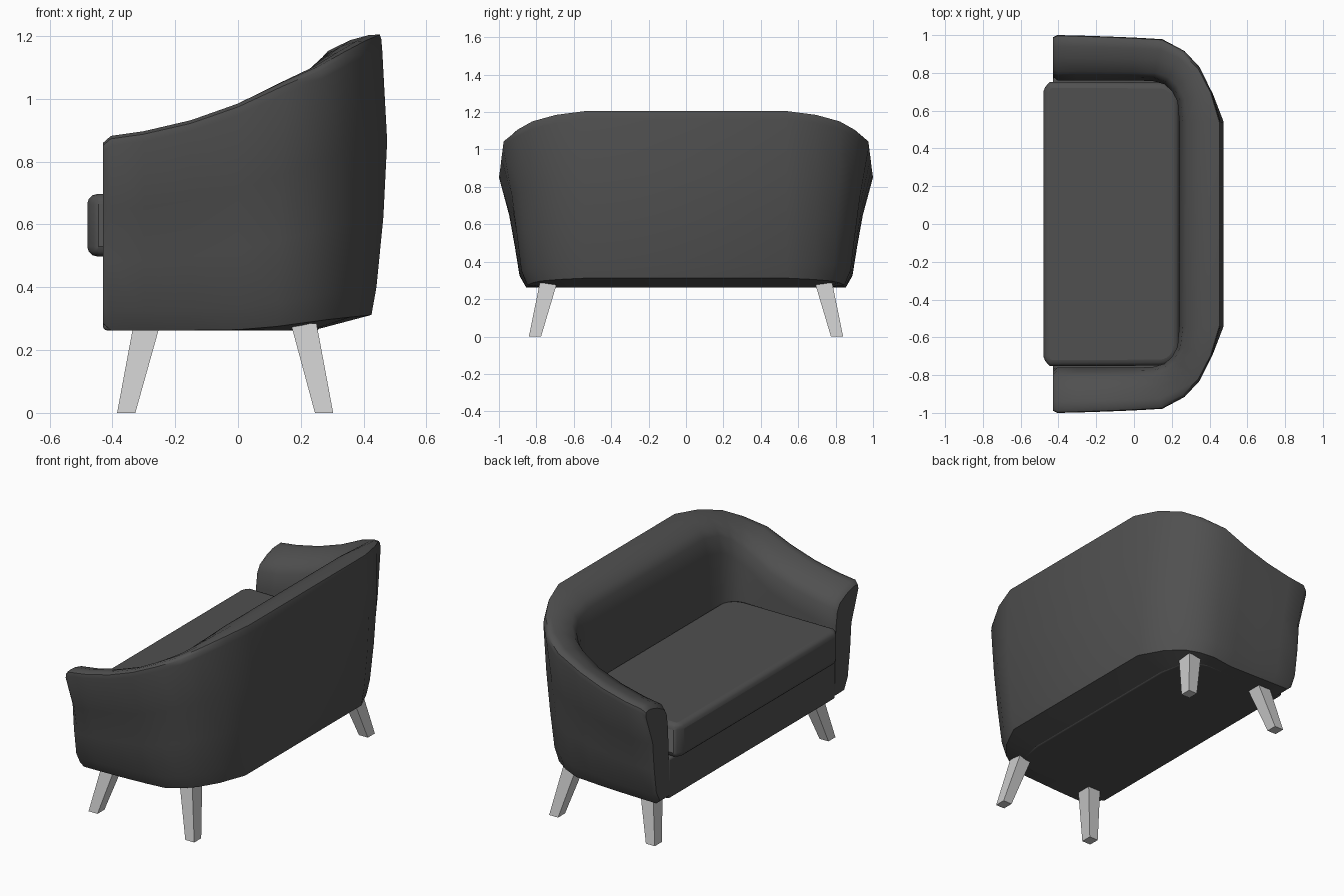
import bpy, bmesh, math
from mathutils import Vector

if "Cube" in bpy.data.objects:
    bpy.data.objects.remove(bpy.data.objects["Cube"])

fabric = bpy.data.materials.new("dark_fabric")
fabric.diffuse_color = (0.08, 0.08, 0.08, 1)
fabric.use_nodes = True
fabric.node_tree.nodes["Principled BSDF"].inputs["Base Color"].default_value = fabric.diffuse_color


def make(name, verts, faces, mat=None, bevel=0, segments=3, smooth=True):
    mesh = bpy.data.meshes.new(name)
    mesh.from_pydata(verts, [], faces)
    bm = bmesh.new()
    bm.from_mesh(mesh)
    bmesh.ops.recalc_face_normals(bm, faces=bm.faces)
    bm.to_mesh(mesh)
    bm.free()
    ob = bpy.data.objects.new(name, mesh)
    bpy.context.collection.objects.link(ob)
    if mat:
        mesh.materials.append(mat)
    if bevel:
        m = ob.modifiers.new("bevel", 'BEVEL')
        m.width, m.segments, m.limit_method = bevel, segments, 'ANGLE'
        m.angle_limit = math.radians(40)
    if smooth:
        bpy.ops.object.select_all(action='DESELECT')
        ob.select_set(True)
        bpy.context.view_layer.objects.active = ob
        bpy.ops.object.shade_smooth_by_angle(angle=math.radians(45))
    return ob


def loft(rings):
    """Vertices and faces joining closed rings, capped at both ends."""
    n = len(rings[0])
    verts = [tuple(v) for r in rings for v in r]
    faces = [(i*n + j, i*n + (j+1) % n, (i+1)*n + (j+1) % n, (i+1)*n + j)
             for i in range(len(rings)-1) for j in range(n)]
    faces += [tuple(range(n)), tuple(range(len(verts)-n, len(verts)))]
    return verts, faces


# Stations along half the shell: outer xy, inner xy, top z, bottom z, arm-to-back blend
stations = [
    (-.43, 1.0, -.43, .76, .88, .263, 0),
    (-.405, 1.0, -.405, .76, .882, .263, 0),
    (-.30, .998, -.30, .76, .897, .263, 0),
    (-.15, .993, -.15, .76, .932, .263, 0),
    (0, .987, 0, .76, .985, .265, 0),
    (.15, .98, .10, .757, .1 + .955, .275, .1),
    (.27, .92, .16, .74, 1.105, .287, .3),
    (.355, .835, .20, .705, 1.15, .297, .55),
    (.425, .70, .23, .65, 1.185, .305, .8),
    (.475, .54, .24, .54, 1.205, .312, 1),
]
# Outer wall: height fraction, arm offset, back offset
outer = [(0, -.145, -.05), (.1, -.11, -.034), (.35, -.085, -.012),
         (.62, -.055, 0), (.95, 0, -.016), (.985, -.004, -.019)]
# Rolled top: fraction across, drop below the top
roll = [(.1, 0), (.25, .002), (.5, .018), (.8, .052), (.92, .095), (1, .19)]


def section(px, py, qx, qy, h, zb, w):
    p, q = Vector((px, py, 0)), Vector((qx, qy, 0))
    n = (p - q).normalized()
    up = Vector((0, 0, 1))
    pts = [p + n*(a + (b - a)*w) + up*(zb + (h - zb)*t) for t, a, b in outer]
    pts += [p.lerp(q, s) + up*(h - d) for s, d in roll]
    pts.append(q + up*.263)
    return pts


half = [section(*s) for s in stations]
# Pull the front rim in for a soft edge on the arm end
mid = sum(half[0], Vector())/len(half[0])
half[0] = [v + (mid - v).normalized()*.022 for v in half[0]]
other = [[Vector((v.x, -v.y, v.z)) for v in r] for r in reversed(half)]
make("back_and_arms", *loft(half + other), mat=fabric)


def slab(name, outline, z0, z1, bevel):
    pts = outline + [(x, -y) for x, y in reversed(outline)]
    rings = [[Vector((x, y, z)) for x, y in pts] for z in (z0, z1)]
    return make(name, *loft(rings), mat=fabric, bevel=bevel)


# Base between the arms
slab("seat_base", [(-.43, .775), (.10, .775), (.17, .75), (.24, .66), (.26, .54)],
     .263, .50, .012)

# Cushion with rounded corners
cushion = [(-.48, .70), (-.472, .735), (-.445, .752)]
cushion += [(.135 + .105*math.sin(a), .645 + .105*math.cos(a))
            for a in (math.pi/2*i/6 for i in range(7))]
slab("seat_cushion", cushion, .498, .697, .035)


# Splayed tapering legs
def leg(name, bottom, top, side):
    rings = []
    for (x0, x1, y0, y1), z in ((bottom, 0), (top, .285)):
        rings.append([Vector((x, y*side, z)) for x, y in
                      ((x0, y0), (x1, y0), (x1, y1), (x0, y1))])
    make(name, *loft(rings), smooth=False)


for side, label in ((1, "left"), (-1, "right")):
    leg("front_leg_" + label, (-.385, -.327, .775, .84), (-.332, -.247, .69, .782), side)
    leg("back_leg_" + label, (.245, .303, .775, .84), (.168, .25, .69, .782), side)
